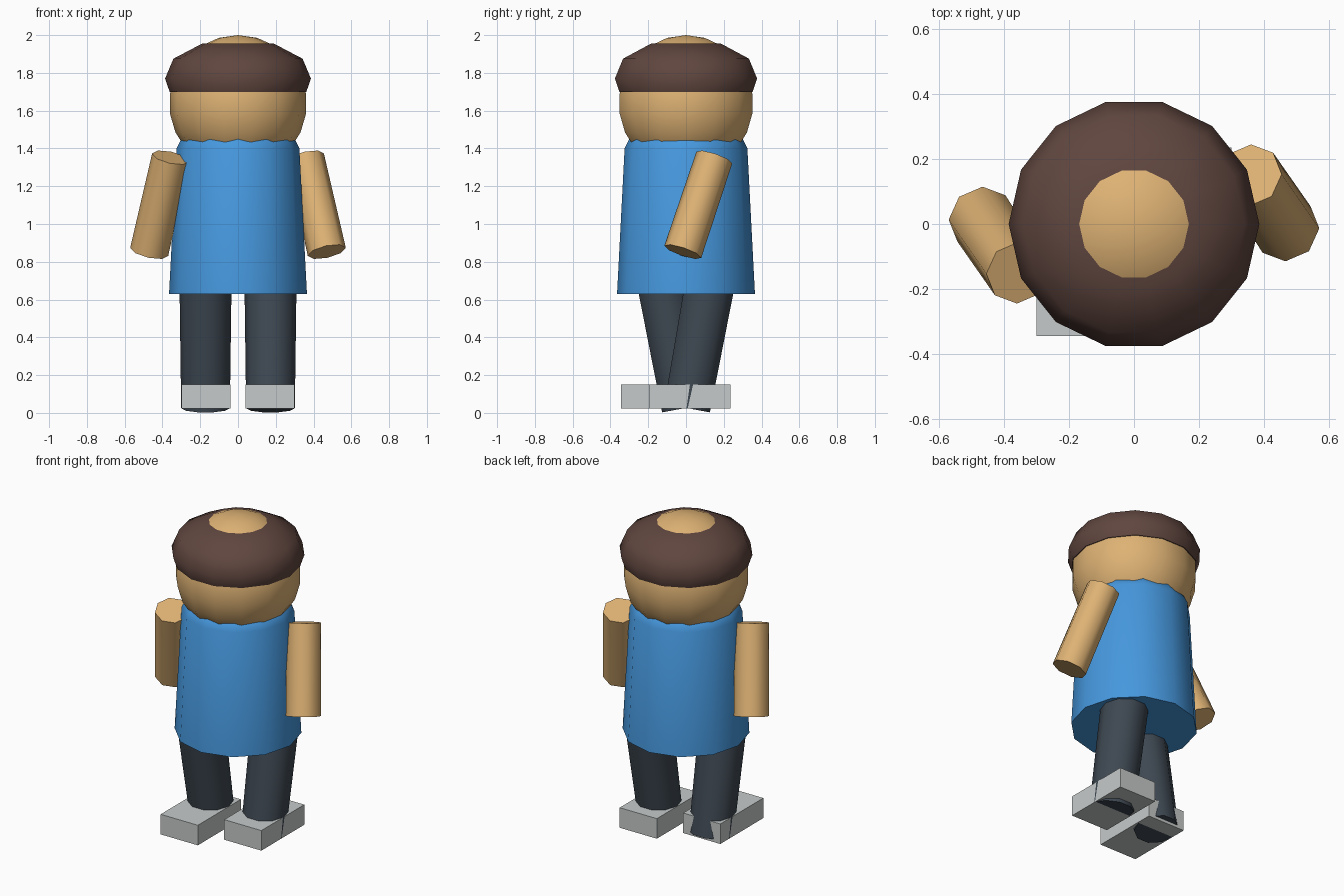
import bpy, bmesh
from math import sin, cos, pi, radians
from mathutils import Vector

cube = bpy.data.objects.get("Cube")
if cube:
    bpy.data.objects.remove(cube, do_unlink=True)


def material(name, *rgb):
    color = [((c / 255 + 0.055) / 1.055) ** 2.4 for c in rgb] + [1.0]
    mat = bpy.data.materials.new(name)
    mat.use_nodes = True
    mat.diffuse_color = color
    mat.node_tree.nodes["Principled BSDF"].inputs["Base Color"].default_value = color
    return mat


skin = material("skin", 222, 178, 116)
hair_brown = material("hair brown", 96, 70, 63)
shirt_blue = material("shirt blue", 70, 152, 222)
trouser_slate = material("trouser slate", 62, 72, 82)
shoe_grey = material("shoe grey", 198, 202, 202)


def finish(name, bm, mat, smooth=True):
    bmesh.ops.recalc_face_normals(bm, faces=bm.faces)
    mesh = bpy.data.meshes.new(name)
    bm.to_mesh(mesh)
    bm.free()
    obj = bpy.data.objects.new(name, mesh)
    bpy.context.collection.objects.link(obj)
    mesh.materials.append(mat)
    if smooth:
        bpy.ops.object.select_all(action="DESELECT")
        obj.select_set(True)
        bpy.context.view_layer.objects.active = obj
        bpy.ops.object.shade_smooth_by_angle(angle=radians(60))
    return obj


def lathe(name, profile, sides, mat):
    """Spin (radius, height) points about z, closing open ends."""
    bm = bmesh.new()
    rings = [[bm.verts.new((r * cos(2 * pi * i / sides), r * sin(2 * pi * i / sides), z))
              for i in range(sides)] for r, z in profile]
    for low, high in zip(rings, rings[1:]):
        for i in range(sides):
            j = (i + 1) % sides
            bm.faces.new((low[i], low[j], high[j], high[i]))
    for ring, (r, z) in ((rings[0], profile[0]), (rings[-1], profile[-1])):
        if r > 0.001:
            bm.faces.new(ring)
    bmesh.ops.remove_doubles(bm, verts=bm.verts, dist=0.0005)
    return finish(name, bm, mat)


def limb(name, bottom, top, r_bottom, r_top, sides, mat):
    """Tapered cylinder between two points."""
    bottom, top = Vector(bottom), Vector(top)
    axis = top - bottom
    obj = lathe(name, [(r_bottom, 0), (r_top, axis.length)], sides, mat)
    obj.rotation_euler = Vector((0, 0, 1)).rotation_difference(axis).to_euler()
    obj.location = bottom


def box(name, center, size, mat):
    bm = bmesh.new()
    bmesh.ops.create_cube(bm, size=1)
    bmesh.ops.scale(bm, vec=size, verts=bm.verts)
    bmesh.ops.translate(bm, vec=center, verts=bm.verts)
    finish(name, bm, mat, smooth=False)


# Head, and the cap of hair with the crown showing through
head_r, head_z, rings = 0.364, 1.636, 11
lats = [-pi / 2 + pi * i / rings for i in range(rings + 1)]
lathe("head", [(head_r * cos(a), head_z + head_r * sin(a)) for a in lats], 14, skin)
lathe("hair", [(0.362, 1.70), (0.386, 1.77), (0.342, 1.875), (0.19, 1.955)], 14, hair_brown)

# Shirt with a sloping shoulder tucked into the head
lathe("shirt", [(0.365, 0.63), (0.325, 1.40), (0.295, 1.46), (0.2, 1.5)], 12, shirt_blue)

# Arms, legs and shoes in mid stride; s is +1 for the left side
for side, s in (("left", 1), ("right", -1)):
    limb(side + "_arm", (s * 0.47, s * -0.017, 0.853), (s * 0.357, s * 0.15, 1.352),
         0.103, 0.1, 8, skin)
    limb(side + "_leg", (s * 0.172, s * 0.006, 0.025), (s * 0.172, s * 0.13, 0.7),
         0.129, 0.138, 10, trouser_slate)
    box(side + "_shoe", (s * 0.17, -0.055 + s * 0.075, 0.087), (0.26, 0.43, 0.127), shoe_grey)
